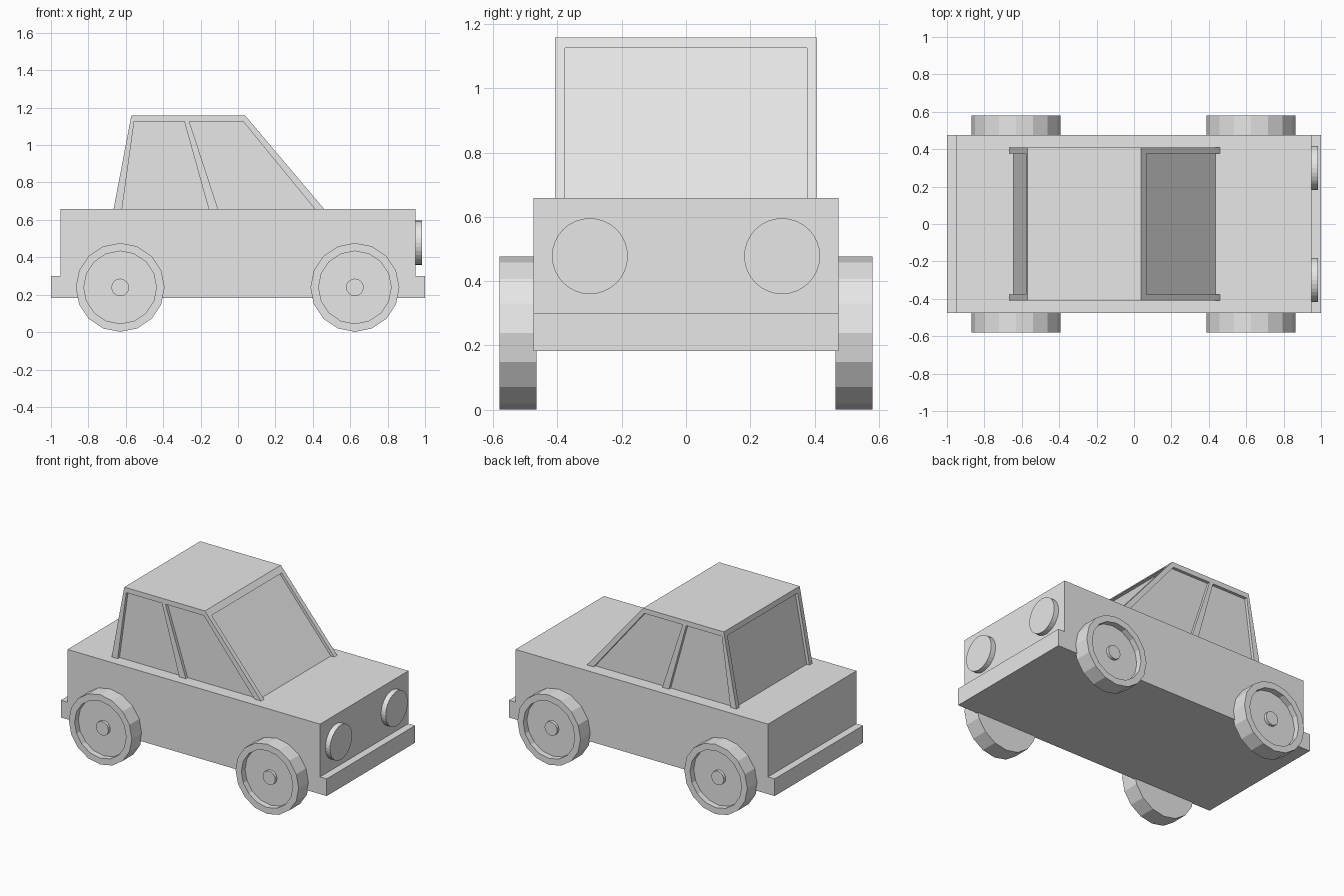
import bpy, bmesh, math
from mathutils import Matrix

if "Cube" in bpy.data.objects:
    bpy.data.objects.remove(bpy.data.objects["Cube"])

grey = bpy.data.materials.new("plain grey")
grey.diffuse_color = (0.8, 0.8, 0.8, 1)
grey.use_nodes = True
grey.node_tree.nodes["Principled BSDF"].inputs["Base Color"].default_value = grey.diffuse_color


def finish(name, bm):
    bmesh.ops.recalc_face_normals(bm, faces=bm.faces[:])
    mesh = bpy.data.meshes.new(name)
    bm.to_mesh(mesh)
    bm.free()
    mesh.materials.append(grey)
    ob = bpy.data.objects.new(name, mesh)
    bpy.context.collection.objects.link(ob)
    return ob


def prism(name, profile, y0, y1):
    """Side profile (x, z) extruded from y0 to y1."""
    bm = bmesh.new()
    face = bm.faces.new([bm.verts.new((x, y0, z)) for x, z in profile])
    out = bmesh.ops.extrude_face_region(bm, geom=[face], use_keep_orig=True)
    verts = [v for v in out["geom"] if isinstance(v, bmesh.types.BMVert)]
    bmesh.ops.translate(bm, verts=verts, vec=(0, y1 - y0, 0))
    return finish(name, bm)


def lathe(name, profile, sides, matrix):
    """Stack of (radius, height) rings around local z, capped at both ends."""
    bm = bmesh.new()
    rings = [[bm.verts.new((r * math.cos(2 * math.pi * i / sides),
                            r * math.sin(2 * math.pi * i / sides), h))
              for i in range(sides)] for r, h in profile]
    for a, b in zip(rings, rings[1:]):
        for i in range(sides):
            j = (i + 1) % sides
            bm.faces.new((a[i], a[j], b[j], b[i]))
    bm.faces.new(rings[0])
    bm.faces.new(rings[-1])
    bm.transform(matrix)
    return finish(name, bm)


BELT, HEADER, ROOF = 0.659, 1.125, 1.159

# Lower body with the bumper steps at both ends
prism("body", [(-1, 0.183), (1, 0.183), (1, 0.3), (0.95, 0.3), (0.95, BELT),
               (-0.95, BELT), (-0.95, 0.3), (-1, 0.3)], -0.475, 0.475)

# Recessed glass block inside the cabin frame
prism("windows", [(-0.646, BELT - 0.01), (0.443, BELT - 0.01),
                  (0.026, 1.145), (-0.553, 1.145)], -0.388, 0.388)

# Roof slab
prism("roof", [(-0.5765, HEADER), (0.066, HEADER), (0.037, ROOF), (-0.57, ROOF)],
      -0.408, 0.408)

# Window pillars: bottom-left, bottom-right, top-right, top-left x positions
pillars = {
    "rear_pillar": (-0.665, -0.62, -0.555, -0.5765),
    "middle_pillar": (-0.157, -0.107, -0.26, -0.287),
    "windshield_pillar": (0.41, 0.46, 0.066, 0.028),
}
for side, s in (("left", 1), ("right", -1)):
    for name, (a, b, c, d) in pillars.items():
        prism(f"{name}_{side}", [(a, BELT), (b, BELT), (c, HEADER), (d, HEADER)],
              s * 0.377, s * 0.408)

    # Wheels with sunken rims and small hubs
    for end, x in (("front", 0.625), ("rear", -0.63)):
        place = Matrix.Translation((x, 0, 0.239)) @ Matrix.Rotation(-s * math.pi / 2, 4, "X")
        lathe(f"{end}_wheel_{side}",
              [(0.2375, 0.465), (0.2375, 0.58), (0.194, 0.58), (0.194, 0.54),
               (0.047, 0.54), (0.047, 0.56)], 16, place)

    # Headlights
    lathe(f"headlight_{side}", [(0.118, 0), (0.118, 0.04)], 32,
          Matrix.Translation((0.945, s * 0.299, 0.478)) @ Matrix.Rotation(math.pi / 2, 4, "Y"))
